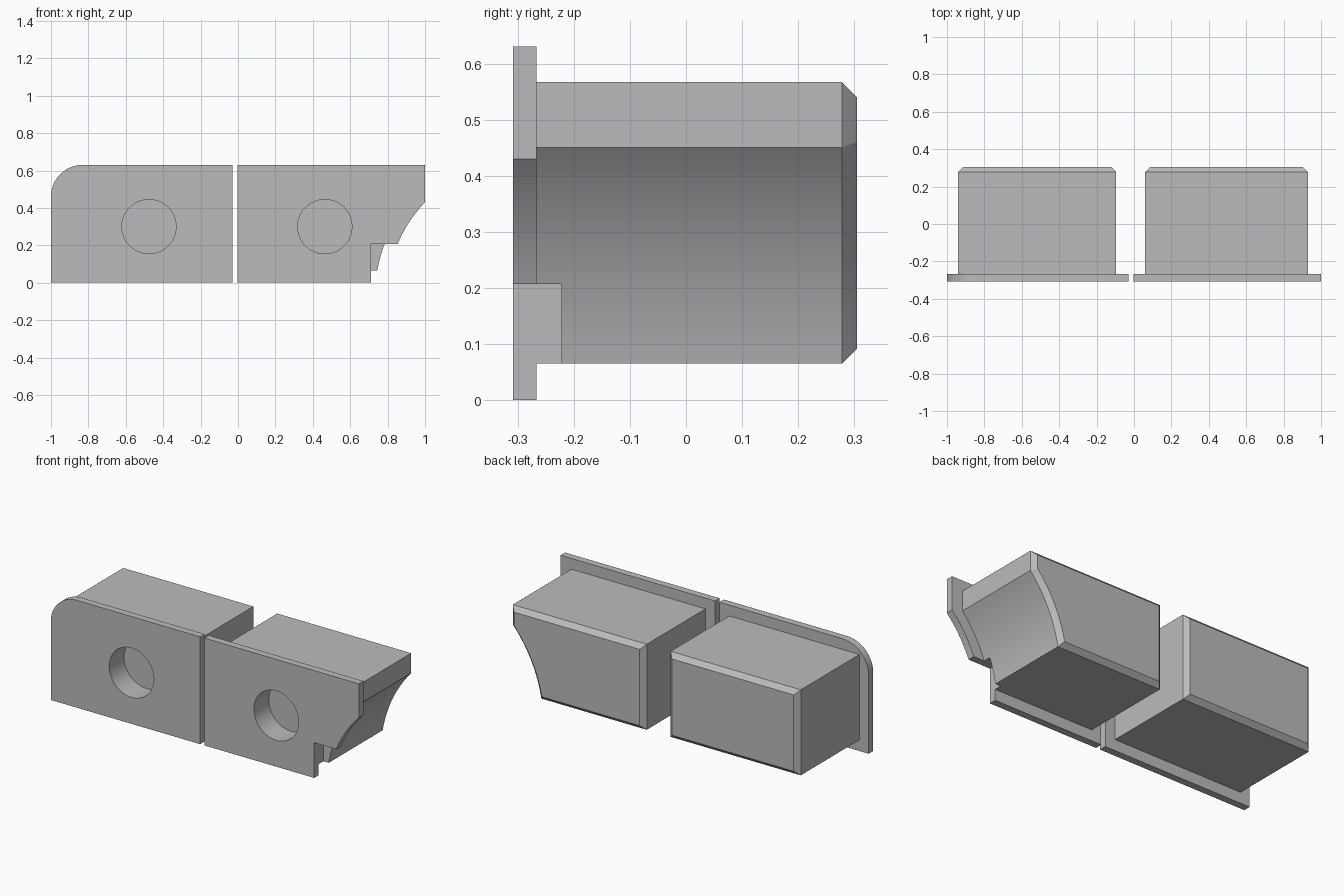
import bpy, bmesh, math

cube = bpy.data.objects.get("Cube")
if cube:
    bpy.data.objects.remove(cube, do_unlink=True)

grey = bpy.data.materials.new("plain grey")
grey.use_nodes = True
colour = (0.5, 0.5, 0.5, 1)
grey.diffuse_color = colour
grey.node_tree.nodes["Principled BSDF"].inputs["Base Color"].default_value = colour

FRONT, PLATE_BACK, BACK = -0.308, -0.266, 0.305
TOP = 0.63
CHAMFER = 0.027
STEP_X, STEP_Z = 0.71, 0.207
ARC_X, ARC_Z = 1.521, -0.071      # centre shared by both concave curves
HOLE_R, HOLE_Z, HOLE_END = 0.145, 0.30, -0.17


def loft(name, sections):
    """Closed solid through matching (y, outline) sections, outlines in x and z."""
    bm = bmesh.new()
    rings = [[bm.verts.new((x, y, z)) for x, z in pts] for y, pts in sections]
    count = len(rings[0])
    for a, b in zip(rings, rings[1:]):
        for i in range(count):
            j = (i + 1) % count
            bm.faces.new((a[i], a[j], b[j], b[i]))
    bm.faces.new(rings[0])
    bm.faces.new(rings[-1])
    bmesh.ops.recalc_face_normals(bm, faces=bm.faces)
    mesh = bpy.data.meshes.new(name)
    bm.to_mesh(mesh)
    bm.free()
    mesh.materials.append(grey)
    obj = bpy.data.objects.new(name, mesh)
    bpy.context.collection.objects.link(obj)
    return obj


def arc(cx, cz, r, start, end, steps=28):
    return [(cx + r * math.cos(start + (end - start) * i / steps),
             cz + r * math.sin(start + (end - start) * i / steps))
            for i in range(steps + 1)]


def rectangle(x0, x1, z0, z1):
    return [(x0, z0), (x1, z0), (x1, z1), (x0, z1)]


def concave_side(r, bottom, right):
    """Concave curve rising from height bottom to the vertical side at x = right."""
    return arc(ARC_X, ARC_Z, r, math.pi - math.asin((bottom - ARC_Z) / r),
               math.acos((right - ARC_X) / r))


def left_body(d):
    return rectangle(0.06 + d, 0.93 - d, 0.065 + d, 0.567 - d)


def curved_body(d):
    return ([(0.06 + d, 0.065 + d)] + concave_side(0.788 + d, 0.065 + d, 0.93 - d)
            + [(0.93 - d, 0.567 - d), (0.06 + d, 0.567 - d)])


def square_body(d):
    return rectangle(-0.94 + d, -0.095 - d, 0.065 + d, 0.567 - d)


def combine(target, tool, operation):
    """Apply a boolean and remove the helper."""
    tool.hide_render = True
    mod = target.modifiers.new(operation.lower(), "BOOLEAN")
    mod.operation, mod.object, mod.solver = operation, tool, "EXACT"
    bpy.context.view_layer.objects.active = target
    bpy.ops.object.modifier_apply(modifier=mod.name)
    bpy.data.objects.remove(tool, do_unlink=True)


def drawer(name, outline, plate, hole_x, notch=False):
    # Block with chamfered rear edges, rooted slightly inside the front plate
    body = loft(name, [(PLATE_BACK - 0.015, outline(0)), (BACK - CHAMFER, outline(0)),
                       (BACK, outline(CHAMFER))])
    if notch:
        cut = loft("notch_cutter", [(y, rectangle(STEP_X, 1.2, -0.1, STEP_Z))
                                    for y in (-0.4, -0.222)])
        combine(body, cut, "DIFFERENCE")
    # Front plate
    combine(body, loft("front_plate", [(FRONT, plate), (PLATE_BACK, plate)]), "UNION")
    # Round finger pocket
    ring = arc(hole_x, HOLE_Z, HOLE_R, 0, 2 * math.pi, 64)[:-1]
    combine(body, loft("pocket_cutter", [(-0.4, ring), (HOLE_END, ring)]), "DIFFERENCE")
    bpy.ops.object.select_all(action="DESELECT")
    body.select_set(True)
    bpy.context.view_layer.objects.active = body
    bpy.ops.object.shade_smooth_by_angle(angle=math.radians(25))


# Rounded-corner plate on a square block
R = 0.17
rounded_plate = ([(-1, 0), (-0.03, 0), (-0.03, TOP)]
                 + arc(-1 + R, TOP - R, R, math.pi / 2, math.pi))
drawer("right_drawer", square_body, rounded_plate, -0.476)

# Stepped plate with a concave side on a matching curved block
stepped_plate = ([(-0.003, 0), (STEP_X, 0), (STEP_X, STEP_Z)]
                 + concave_side(0.723, STEP_Z, 1) + [(1, TOP), (-0.003, TOP)])
drawer("left_drawer", curved_body, stepped_plate, 0.464, notch=True)
